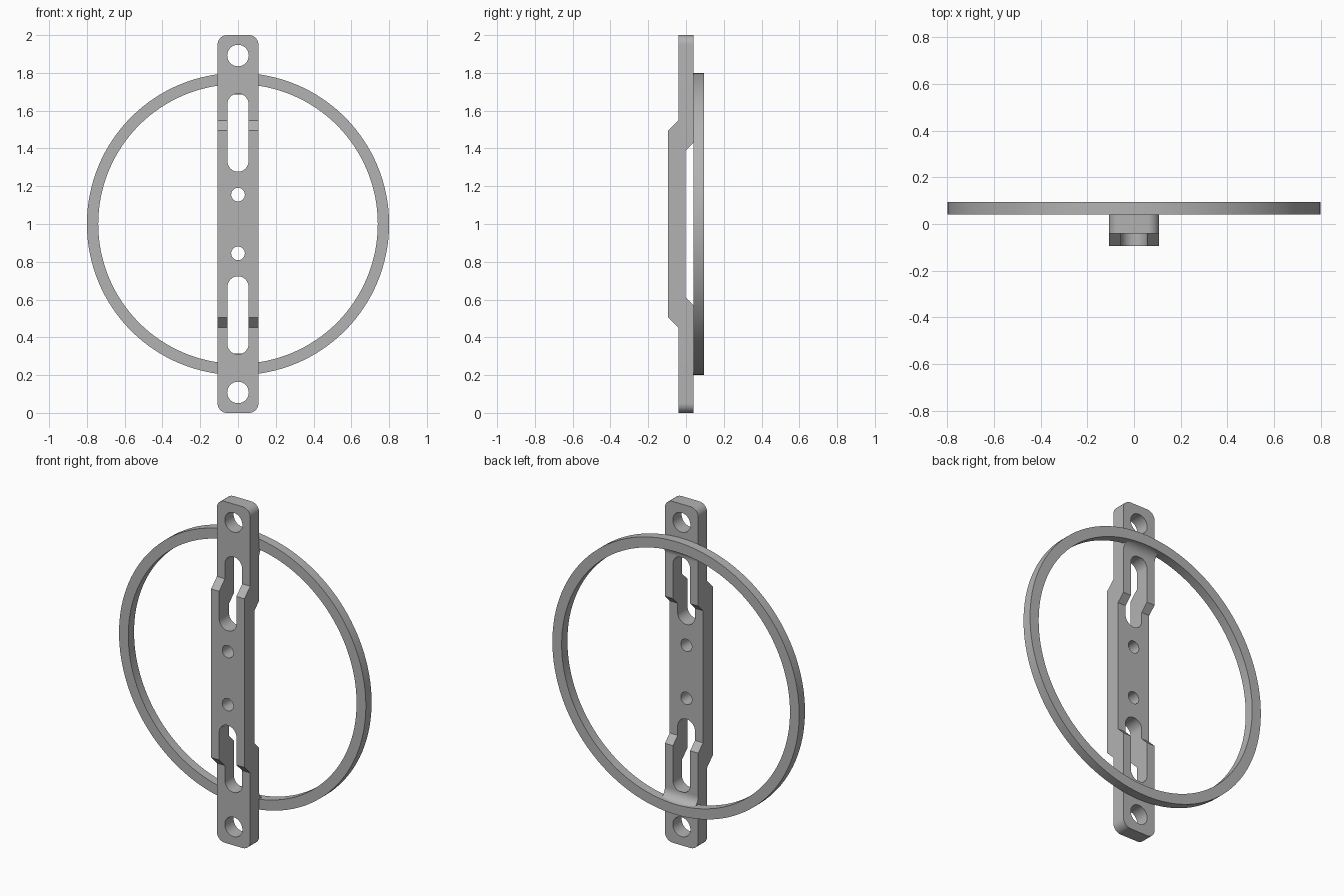
import bpy, bmesh, math
from mathutils import Vector

cube = bpy.data.objects.get("Cube")
if cube:
    bpy.data.objects.remove(cube, do_unlink=True)

grey = bpy.data.materials.new("plain grey")
grey.use_nodes = True
grey.diffuse_color = (0.45, 0.45, 0.45, 1)
grey.node_tree.nodes["Principled BSDF"].inputs["Base Color"].default_value = grey.diffuse_color

MID = 1.0        # height of the model's centre
HALF_W = 0.108   # half width of the bar
BACK = 0.041     # back plane of the bar, where the ring sits
DEPTH = 0.0945   # half of the overall depth


def prism(name, points, push):
    """Extrude a closed 3D outline along the push vector."""
    bm = bmesh.new()
    face = bm.faces.new([bm.verts.new(p) for p in points])
    extruded = bmesh.ops.extrude_face_region(bm, geom=[face])
    moved = [v for v in extruded["geom"] if isinstance(v, bmesh.types.BMVert)]
    bmesh.ops.translate(bm, vec=Vector(push), verts=moved)
    bmesh.ops.recalc_face_normals(bm, faces=bm.faces)
    mesh = bpy.data.meshes.new(name)
    bm.to_mesh(mesh)
    bm.free()
    mesh.materials.append(grey)
    obj = bpy.data.objects.new(name, mesh)
    bpy.context.collection.objects.link(obj)
    return obj


def rounded_outline(half_w, low, high, radius, steps=12):
    """Rounded rectangle in the front plane; a full radius gives a slot or circle."""
    pts = []
    w = half_w - radius
    corners = ((w, high - radius), (-w, high - radius), (-w, low + radius), (w, low + radius))
    for i, (cx, cz) in enumerate(corners):
        for k in range(steps + 1):
            a = math.pi / 2 * (i + k / steps)
            p = Vector((cx + radius * math.cos(a), -0.3, cz + radius * math.sin(a)))
            if not pts or (p - pts[-1]).length > 1e-5:
                pts.append(p)
    if (pts[0] - pts[-1]).length < 1e-5:
        pts.pop()
    return pts


def boolean(target, cutter, operation):
    mod = target.modifiers.new(operation.title(), "BOOLEAN")
    mod.operation = operation
    mod.solver = "EXACT"
    mod.object = cutter
    bpy.context.view_layer.objects.active = target
    bpy.ops.object.modifier_apply(modifier=mod.name)
    bpy.data.objects.remove(cutter, do_unlink=True)


def smooth(obj):
    bpy.ops.object.select_all(action="DESELECT")
    obj.select_set(True)
    bpy.context.view_layer.objects.active = obj
    bpy.ops.object.shade_smooth_by_angle(angle=math.radians(30))


# Bar: joggled side profile, listed for the upper half and mirrored below
front = [(-0.041, 1.1), (-0.041, 0.547), (-DEPTH, 0.494)]
back = [(-0.003, 0.387), (BACK, 0.431), (BACK, 1.1)]
profile = front + [(y, -z) for y, z in reversed(front)]
profile += [(y, -z) for y, z in reversed(back)] + back
bar = prism("mounting_bar", [(-0.2, y, MID + z) for y, z in profile], (0.4, 0, 0))
boolean(bar, prism("bar_outline", rounded_outline(HALF_W, 0, 2, 0.05), (0, 0.6, 0)), "INTERSECT")

# Screw holes, long slots and small holes, as (half width, low, high) from the centre
openings = [(0.057, 0.835, 0.949), (0.056, 0.277, 0.690), (0.036, 0.1195, 0.1915)]
for half, low, high in openings:
    for z0, z1 in ((MID + low, MID + high), (MID - high, MID - low)):
        outline = rounded_outline(half, z0, z1, half)
        boolean(bar, prism("opening_cutter", outline, (0, 0.6, 0)), "DIFFERENCE")
smooth(bar)

# Ring: rectangular section swept round the centre
OUTER, INNER, SEGMENTS = 0.8, 0.74, 128
bm = bmesh.new()
rows = []
for i in range(SEGMENTS):
    a = math.tau * i / SEGMENTS
    section = ((INNER, BACK), (OUTER, BACK), (OUTER, DEPTH), (INNER, DEPTH))
    rows.append([bm.verts.new((r * math.cos(a), y, MID + r * math.sin(a))) for r, y in section])
for i in range(SEGMENTS):
    p, q = rows[i], rows[(i + 1) % SEGMENTS]
    for k in range(4):
        n = (k + 1) % 4
        bm.faces.new((p[k], p[n], q[n], q[k]))
bmesh.ops.recalc_face_normals(bm, faces=bm.faces)
mesh = bpy.data.meshes.new("ring")
bm.to_mesh(mesh)
bm.free()
mesh.materials.append(grey)
ring = bpy.data.objects.new("ring", mesh)
bpy.context.collection.objects.link(ring)
smooth(ring)

# Concave fillets joining the bar's back to the inside of the ring
R = DEPTH - BACK
for name, side in (("upper_fillet", 1), ("lower_fillet", -1)):
    arc = [(DEPTH - R * math.cos(a), INNER - R + R * math.sin(a))
           for a in (math.pi / 2 * k / 10 for k in range(11))]
    shape = arc + [(DEPTH - 0.002, INNER + 0.02), (BACK - 0.002, INNER + 0.02), (BACK - 0.002, INNER - R)]
    smooth(prism(name, [(-HALF_W, y, MID + side * z) for y, z in shape], (2 * HALF_W, 0, 0)))
